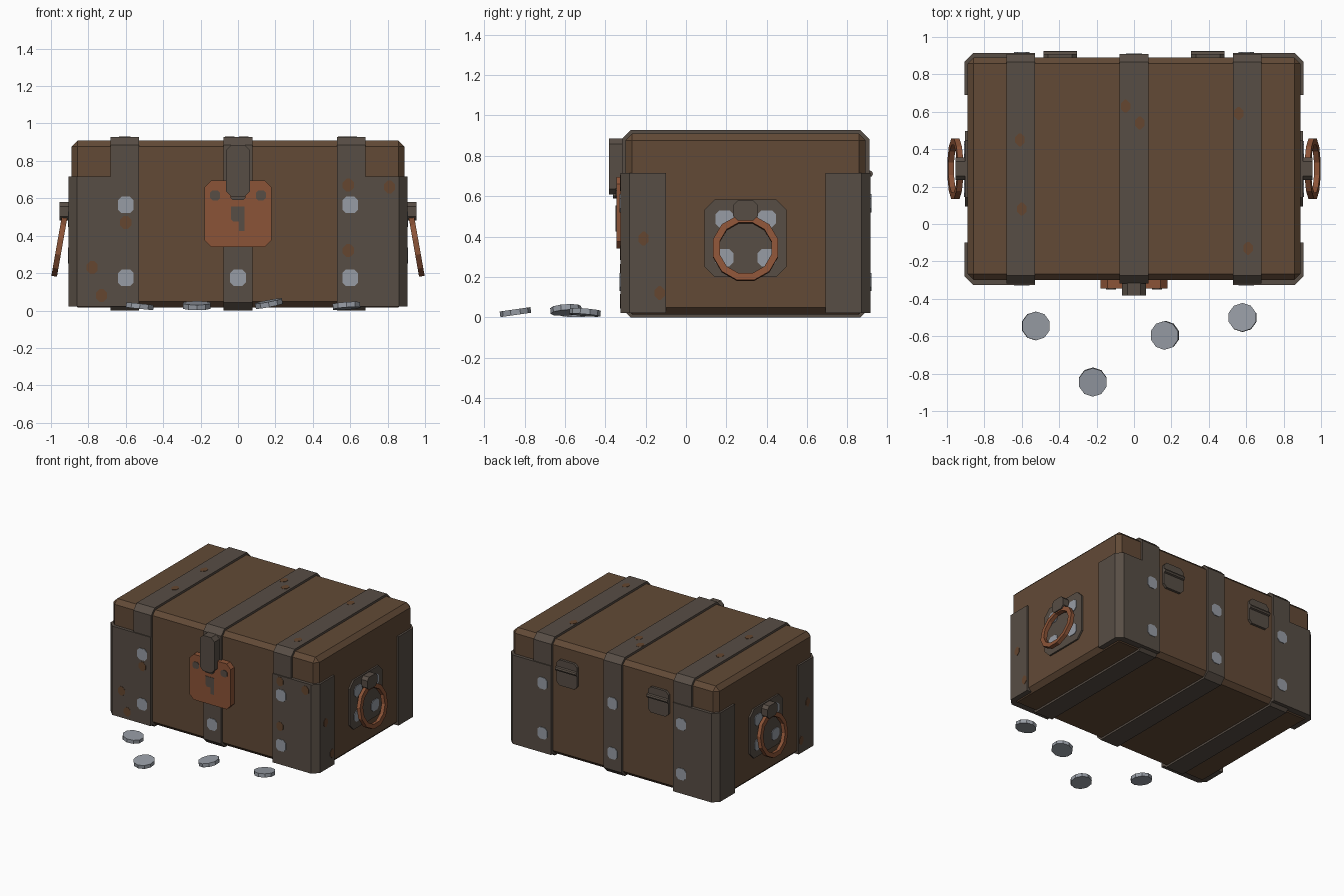
import bpy, bmesh, math
from mathutils import Matrix, Vector

if "Cube" in bpy.data.objects:
    bpy.data.objects.remove(bpy.data.objects["Cube"])

MID = 0.295  # chest centre in y


def material(name, r, g, b):
    m = bpy.data.materials.new(name)
    m.use_nodes = True
    m.diffuse_color = (r, g, b, 1)
    bsdf = m.node_tree.nodes["Principled BSDF"]
    bsdf.inputs["Base Color"].default_value = (r, g, b, 1)
    bsdf.inputs["Roughness"].default_value = 0.9
    return m


WOOD = material("brown_wood", 0.122, 0.068, 0.037)
IRON = material("dark_iron", 0.096, 0.075, 0.059)
RUST = material("orange_rust", 0.26, 0.087, 0.038)
SILVER = material("silver", 0.31, 0.335, 0.375)
STAIN = material("rust_stain", 0.128, 0.061, 0.029)


def finish(name, bm, mat):
    bmesh.ops.recalc_face_normals(bm, faces=bm.faces)
    me = bpy.data.meshes.new(name)
    bm.to_mesh(me)
    bm.free()
    me.materials.append(mat)
    ob = bpy.data.objects.new(name, me)
    bpy.context.collection.objects.link(ob)
    return ob


def prism(name, pts, axis, a, b, mat):
    """Extrude a 2D outline along one axis from a to b."""
    def place(p, d):
        c = list(p)
        c.insert("xyz".index(axis), d)
        return c
    bm = bmesh.new()
    face = bm.faces.new([bm.verts.new(place(p, a)) for p in pts])
    new = bmesh.ops.extrude_face_region(bm, geom=[face])["geom"]
    shift = Vector(place((0, 0), b - a))
    bmesh.ops.translate(bm, vec=shift, verts=[v for v in new if isinstance(v, bmesh.types.BMVert)])
    return finish(name, bm, mat)


def rect(u, v, w, h, c):
    """Rectangle outline around (u, v) with cut corners."""
    w, h = w / 2, h / 2
    return [(u - w + c, v - h), (u + w - c, v - h), (u + w, v - h + c), (u + w, v + h - c),
            (u + w - c, v + h), (u - w + c, v + h), (u - w, v + h - c), (u - w, v - h + c)]


# Chest body with chamfered edges
bm = bmesh.new()
bmesh.ops.create_cube(bm, size=1, matrix=Matrix.Translation((0, MID, 0.4625)) @ Matrix.Diagonal((1.78, 1.19, 0.895, 1)))
bmesh.ops.bevel(bm, geom=bm.edges[:], offset=0.033, segments=1, affect='EDGES')
finish("chest_body", bm, WOOD)

# Iron straps around the chest
for name, x in (("right", -0.605), ("middle", 0), ("left", 0.605)):
    prism(name + "_strap", rect(MID, 0.4635, 1.226, 0.927, 0.043), "x", x - 0.077, x + 0.077, IRON)

# Corner guards, one outline mirrored to four corners
guard = [(0.528, -0.325), (0.86, -0.325), (0.905, -0.28), (0.905, -0.10),
         (0.85, -0.10), (0.85, -0.27), (0.528, -0.27)]
for sx, side in ((1, "left"), (-1, "right")):
    for sy, end in ((1, "front"), (-1, "back")):
        pts = [(sx * x, MID + sy * (y - MID)) for x, y in guard]
        prism(f"{end}_{side}_corner_guard", pts, "z", 0.022, 0.716, IRON)

# Rivets on front and back
for sy, end in ((-1, "front"), (1, "back")):
    for x in (-0.6, 0, 0.6):
        for z in (0.175, 0.565):
            if x == 0 and z > 0.5 and sy < 0:
                continue  # covered by the lock
            out = 0.624 if x else 0.617
            prism(end + "_rivet", rect(x, z, 0.084, 0.09, 0.02), "y",
                  MID + sy * (out - 0.006), MID + sy * out, SILVER)

# Lock plate, keyhole, screws and hasp
prism("lock_plate", rect(0, 0.518, 0.356, 0.355, 0.035), "y", -0.345, -0.29, RUST)
keyhole = [(-0.038, 0.555), (0.036, 0.555), (0.036, 0.425), (0.005, 0.425),
           (0.005, 0.475), (-0.025, 0.475), (-0.038, 0.49)]
prism("keyhole", keyhole, "y", -0.348, -0.343, IRON)
for x in (-0.122, 0.122):
    prism("lock_screw", rect(x, 0.615, 0.054, 0.052, 0.012), "y", -0.349, -0.343, IRON)
prism("hasp", rect(0, 0.747, 0.126, 0.278, 0.028), "y", -0.382, -0.31, IRON)
prism("hasp_catch", rect(0, 0.65, 0.08, 0.12, 0.012), "y", -0.362, -0.33, IRON)

# Hinges on the back
for x in (-0.395, 0.395):
    prism("hinge_plate", rect(x, 0.683, 0.178, 0.2, 0.025), "y", 0.88, 0.909, IRON)
    barrel = [(0.909 + 0.017 * math.cos(i * math.pi / 4), 0.711 + 0.017 * math.sin(i * math.pi / 4))
              for i in range(8)]
    prism("hinge_barrel", barrel, "x", x - 0.09, x + 0.09, IRON)


def ring(name, sx):
    """Twelve-sided square-section ring, hanging outward."""
    bm = bmesh.new()
    n = 12
    loops = []
    for i in range(n):
        a = 2 * math.pi * (i + 0.5) / n
        loops.append([bm.verts.new((h, r * math.cos(a), r * math.sin(a)))
                      for r, h in ((0.167, -0.015), (0.167, 0.015), (0.132, 0.015), (0.132, -0.015))])
    for i in range(n):
        p, q = loops[i], loops[(i + 1) % n]
        for k in range(4):
            bm.faces.new((p[k], p[(k + 1) % 4], q[(k + 1) % 4], q[k]))
    tilt = Matrix.Rotation(sx * math.radians(-10), 4, 'Y')
    bmesh.ops.transform(bm, matrix=Matrix.Translation((sx * 0.955, MID, 0.342)) @ tilt, verts=bm.verts)
    finish(name, bm, RUST)


# Side handles
for sx, side in ((1, "left"), (-1, "right")):
    prism(side + "_handle_plate", rect(MID, 0.392, 0.405, 0.385, 0.05), "x", sx * 0.86, sx * 0.903, IRON)
    for y in (-0.105, 0.105):
        for z in (0.295, 0.488):
            prism(side + "_handle_rivet", rect(MID + y, z, 0.09, 0.085, 0.02), "x", sx * 0.9, sx * 0.908, SILVER)
    prism(side + "_handle_mount", rect(MID, 0.53, 0.122, 0.098, 0.022), "x", sx * 0.88, sx * 0.955, IRON)
    ring(side + "_handle_ring", sx)

# Rust stains: front, top and sides
for x, z in ((-0.6, 0.47), (0.59, 0.67), (-0.78, 0.23), (-0.73, 0.08), (0.59, 0.32), (0.81, 0.66)):
    prism("front_stain", rect(x, z, 0.06, 0.07, 0.02), "y", -0.327, -0.32, STAIN)
for x, y in ((-0.61, 0.45), (-0.045, 0.63), (0.03, 0.54), (0.56, 0.59), (-0.6, 0.08), (0.61, -0.13)):
    prism("top_stain", rect(x, y, 0.05, 0.07, 0.02), "z", 0.922, 0.929, STAIN)
for sx in (-1, 1):
    for y, z in ((-0.21, 0.39), (-0.13, 0.12)):
        prism("side_stain", rect(y, z, 0.05, 0.07, 0.02), "x", sx * 0.9, sx * 0.907, STAIN)

# Loose coins with slight tilts
for x, y, z, tx, ty in ((-0.525, -0.545, 0.023, 0, 6), (-0.22, -0.845, 0.026, 8, 0),
                        (0.165, -0.595, 0.037, 4, -11), (0.58, -0.5, 0.025, -5, -4)):
    bm = bmesh.new()
    pose = (Matrix.Translation((x, y, z)) @ Matrix.Rotation(math.radians(tx), 4, 'X')
            @ Matrix.Rotation(math.radians(ty), 4, 'Y'))
    bmesh.ops.create_cone(bm, cap_ends=True, segments=10, radius1=0.077, radius2=0.077, depth=0.028, matrix=pose)
    finish("coin", bm, SILVER)
